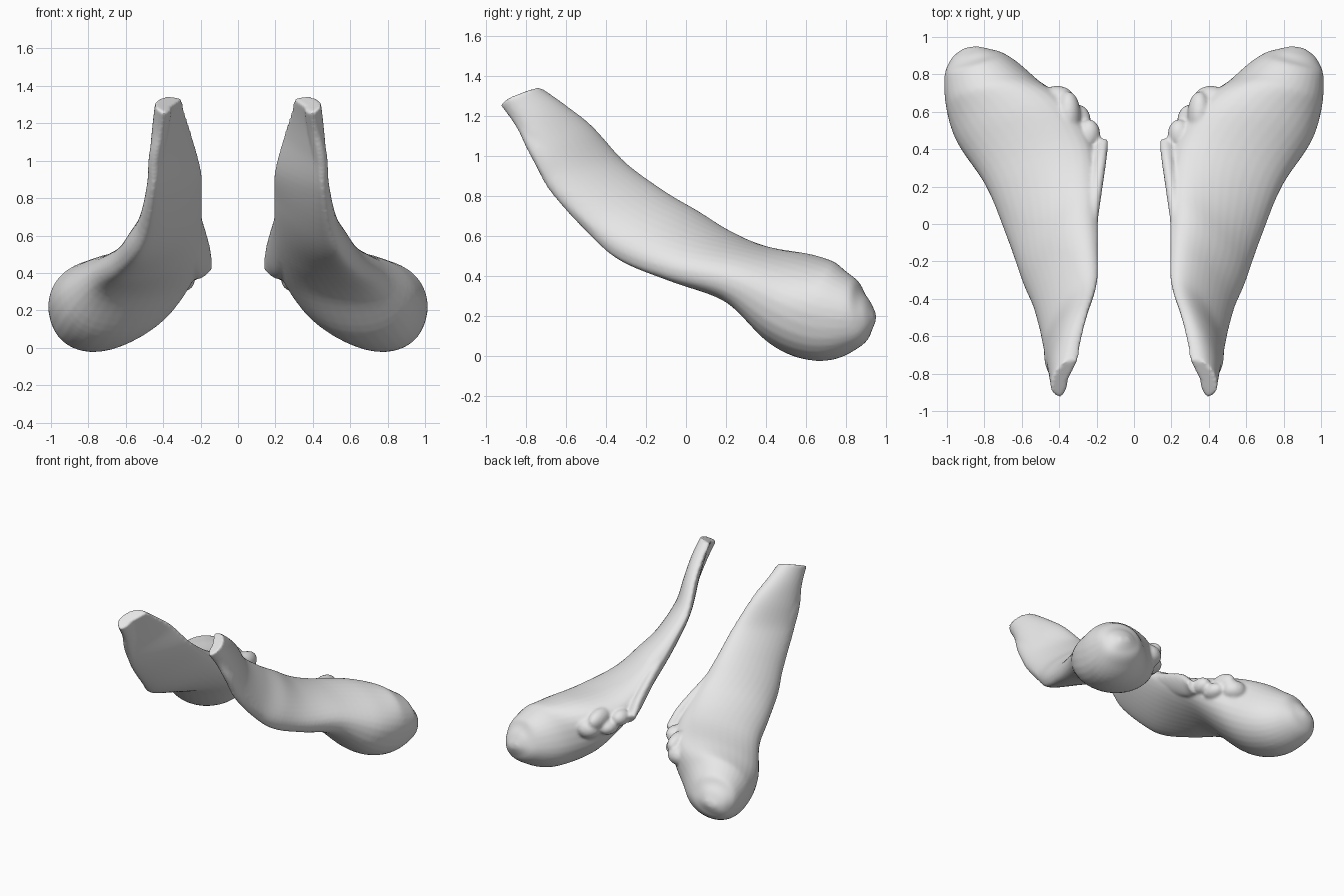
import bpy, bmesh, math
from mathutils import Vector, Matrix

cube = bpy.data.objects.get("Cube")
if cube:
    bpy.data.objects.remove(cube)

grey = bpy.data.materials.new("pale_grey")
grey.use_nodes = True
grey.diffuse_color = (0.8, 0.8, 0.8, 1)
grey.node_tree.nodes["Principled BSDF"].inputs["Base Color"].default_value = (0.8, 0.8, 0.8, 1)

# Stations: inner edge xyz, outer edge xyz, outer bulge, inner bulge
BODY = [
    (.30, -.73, 1.33, .40, -.93, 1.26, .09, .0),
    (.28, -.60, 1.24, .42, -.85, 1.16, .09, .01),
    (.25, -.47, 1.14, .44, -.78, 1.02, .09, .02),
    (.20, -.30, .95, .46, -.69, .84, .10, .03),
    (.20, -.12, .81, .50, -.50, .63, .12, .05),
    (.20, .05, .69, .57, -.33, .49, .15, .07),
    (.20, .22, .57, .67, -.08, .41, .14, .10),
    (.22, .42, .45, .79, .20, .36, .15, .15),
    (.34, .64, .36, .94, .43, .23, .22, .25),
    (.53, .78, .28, .99, .62, .15, .25, .24),
    (.67, .89, .25, 1.0, .80, .14, .19, .16),
    (.77, .93, .23, .97, .89, .16, .10, .08),
    (.84, .95, .21, .91, .94, .19, .02, .02),
]
FLANGE = [
    (.21, -.10, .78, .32, -.12, .66, .03, .03),
    (.20, .05, .70, .29, .05, .58, .04, .04),
    (.18, .22, .62, .26, .20, .47, .04, .04),
    (.16, .36, .54, .24, .34, .39, .04, .04),
    (.14, .45, .44, .23, .45, .37, .03, .03),
]
# Rolled front edge of the blade
RIM = [
    (.37, -.80, 1.30, .40, -.93, 1.26, .04, .03),
    (.39, -.72, 1.16, .42, -.85, 1.15, .04, .03),
    (.42, -.63, 1.03, .45, -.78, 1.01, .04, .04),
    (.43, -.52, .86, .46, -.68, .84, .04, .04),
    (.47, -.36, .68, .51, -.49, .64, .04, .05),
    (.53, -.22, .54, .57, -.32, .50, .03, .03),
]
# Small lumps along the inner edge: centre and radii
LUMPS = [
    ((.24, .48, .42), (.06, .08, .06)),
    ((.30, .55, .36), (.07, .09, .06)),
    ((.35, .58, .42), (.065, .13, .08)),
    ((.41, .65, .36), (.10, .09, .08)),
]


def spline(rows, steps=6):
    """Smooth in-between stations."""
    out = []
    for i in range(len(rows) - 1):
        quad = [rows[max(i - 1, 0)], rows[i], rows[i + 1], rows[min(i + 2, len(rows) - 1)]]
        for k in range(steps):
            t = k / steps
            out.append([b + t / 2 * (c - a + t * (2*a - 5*b + 4*c - d + t * (3*(b - c) + d - a)))
                        for a, b, c, d in zip(*quad)])
    return out + [list(rows[-1])]


def loft(bm, stations, sides=32):
    """Skin of lens-shaped sections between two edge curves."""
    rows = spline(stations)
    edges = [(Vector(r[:3]), Vector(r[3:6])) for r in rows]
    mids = [(a + b) / 2 for a, b in edges]
    rings = []
    for i, (a, b) in enumerate(edges):
        along = mids[min(i + 1, len(mids) - 1)] - mids[max(i - 1, 0)]
        half = (a - b) / 2
        normal = half.cross(along).normalized()
        ring = []
        for k in range(sides):
            angle = math.tau * k / sides
            s = math.sin(angle)
            bulge = rows[i][7] if s > 0 else rows[i][6]
            lift = math.copysign(abs(s) ** .85, s) * bulge
            ring.append(bm.verts.new(mids[i] + half * math.cos(angle) + normal * lift))
        rings.append(ring)
    for p, q in zip(rings, rings[1:]):
        for k in range(sides):
            j = (k + 1) % sides
            bm.faces.new((p[k], p[j], q[j], q[k]))
    bm.faces.new(rings[0][::-1])
    bm.faces.new(rings[-1])


def build(name, side):
    bm = bmesh.new()
    for stations in (BODY, FLANGE, RIM):
        loft(bm, stations)
    for centre, radii in LUMPS:
        place = Matrix.Translation(centre) @ Matrix.Diagonal((*radii, 1))
        bmesh.ops.create_icosphere(bm, subdivisions=3, radius=1, matrix=place)
    bmesh.ops.scale(bm, vec=(side, 1, 1), verts=bm.verts)
    bmesh.ops.recalc_face_normals(bm, faces=bm.faces)
    mesh = bpy.data.meshes.new(name)
    bm.to_mesh(mesh)
    bm.free()
    mesh.materials.append(grey)
    obj = bpy.data.objects.new(name, mesh)
    bpy.context.collection.objects.link(obj)
    # Fuse body, flange, rim and lumps into one soft skin
    fuse = obj.modifiers.new("fuse", 'REMESH')
    fuse.mode = 'VOXEL'
    fuse.voxel_size = .011
    fuse.use_smooth_shade = True
    soften = obj.modifiers.new("soften", 'SMOOTH')
    soften.factor = .5
    soften.iterations = 6


for name, side in (("left_lobe", 1), ("right_lobe", -1)):
    build(name, side)
